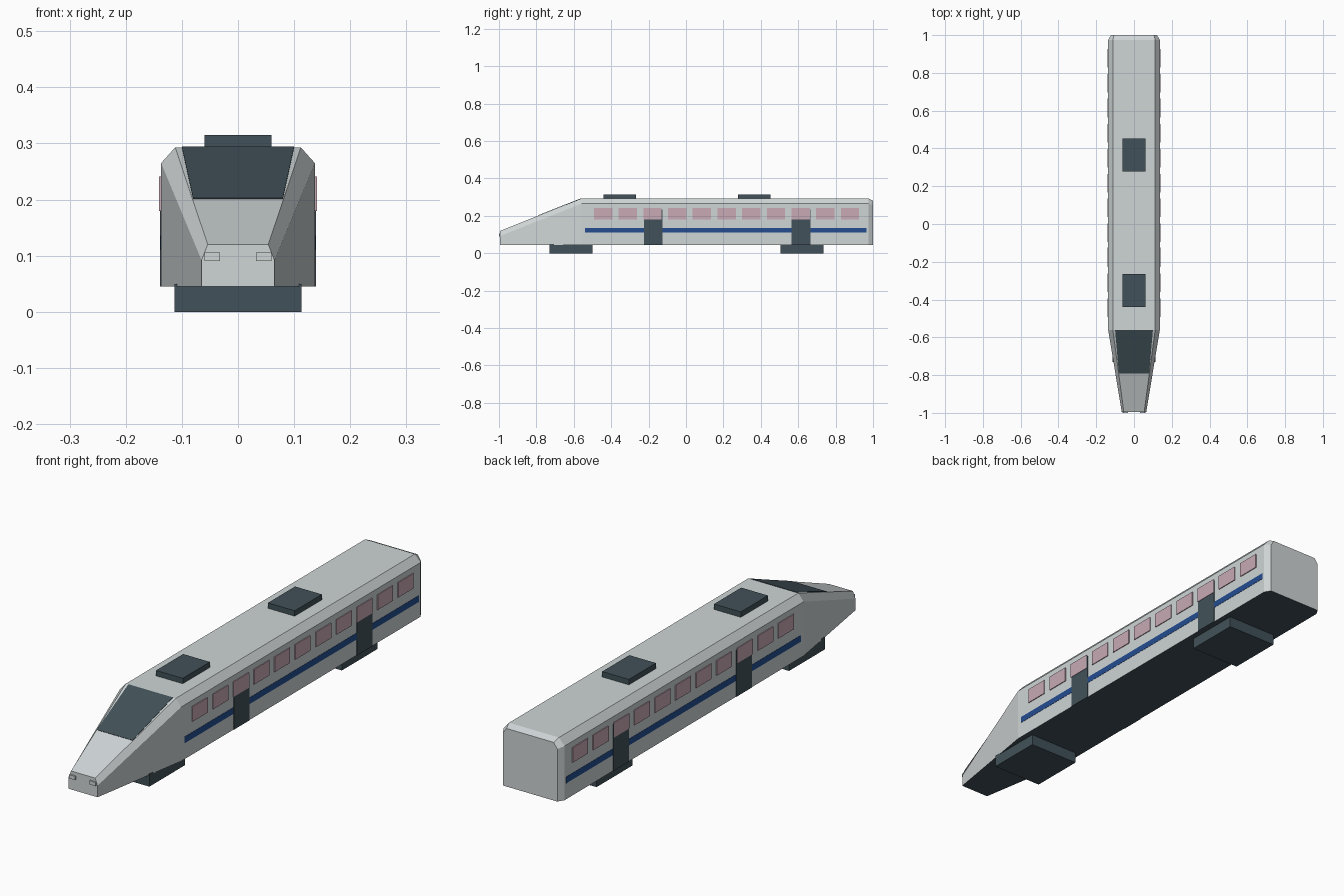
import bpy
import bmesh
from mathutils import Vector

cube = bpy.data.objects.get("Cube")
if cube:
    bpy.data.objects.remove(cube, do_unlink=True)


def make_material(name, rgb):
    mat = bpy.data.materials.new(name)
    mat.use_nodes = True
    mat.diffuse_color = (*rgb, 1)
    mat.node_tree.nodes["Principled BSDF"].inputs["Base Color"].default_value = (*rgb, 1)
    return mat


SILVER = make_material("silver_paint", (0.62, 0.66, 0.67))
DARK = make_material("dark_slate", (0.053, 0.083, 0.1))
PINK = make_material("pink_glass", (0.58, 0.40, 0.46))
BLUE = make_material("blue_stripe", (0.017, 0.075, 0.28))


def finish(name, bm, *mats):
    bmesh.ops.recalc_face_normals(bm, faces=bm.faces)
    mesh = bpy.data.meshes.new(name)
    bm.to_mesh(mesh)
    bm.free()
    for mat in mats:
        mesh.materials.append(mat)
    obj = bpy.data.objects.new(name, mesh)
    bpy.context.collection.objects.link(obj)
    return obj


def box(name, low, high, mat):
    """Box between two opposite corners."""
    bm = bmesh.new()
    bmesh.ops.create_cube(bm, size=1)
    low, high = Vector(low), Vector(high)
    for v in bm.verts:
        v.co = (low + high) / 2 + v.co * (high - low)
    return finish(name, bm, mat)


# Main dimensions
FLOOR = 0.045
WALL = 0.137
ROOF = 0.293
NOSE_Y, BROW_Y = -0.994, -0.56
NOSE_TOP = 0.12


# Body shell: lofted through four chamfered sections
def section(bm, y, half, shoulder, roof_half, top):
    side = [(half, FLOOR), (half, shoulder), (roof_half, top)]
    points = side + [(-x, z) for x, z in reversed(side)]
    return [bm.verts.new((x, y, z)) for x, z in points]


bm = bmesh.new()
rings = [
    section(bm, NOSE_Y, 0.065, 0.092, 0.054, NOSE_TOP),
    section(bm, BROW_Y, WALL, 0.265, 0.112, ROOF),
    section(bm, 0.975, WALL, 0.265, 0.112, ROOF),
    section(bm, 1.0, 0.122, 0.258, 0.106, 0.281),
]
for a, b in zip(rings, rings[1:]):
    for i in range(len(a)):
        j = (i + 1) % len(a)
        bm.faces.new((a[i], a[j], b[j], b[i]))
bm.faces.new(rings[0])
bm.faces.new(rings[-1])
body = finish("body_shell", bm, SILVER, DARK)
for face in body.data.polygons:
    if face.normal.z < -0.9:  # dark underside
        face.material_index = 1

# Windshield plate lying on the nose slope
slope = (ROOF - NOSE_TOP) / (BROW_Y - NOSE_Y)
normal = Vector((0, -slope, 1)).normalized()
bm = bmesh.new()
outline = []
for x, y in [(-0.1, BROW_Y), (0.1, BROW_Y), (0.08, -0.79), (-0.08, -0.79)]:
    outline.append(Vector((x, y, ROOF + slope * (y - BROW_Y))))
lower = [bm.verts.new(p - normal * 0.002) for p in outline]
upper = [bm.verts.new(p + normal * 0.0015) for p in outline]
bm.faces.new(lower)
bm.faces.new(upper)
for i in range(4):
    j = (i + 1) % 4
    bm.faces.new((lower[i], lower[j], upper[j], upper[i]))
finish("windshield", bm, DARK)

# Side details, repeated on both sides
for side, s in (("left", 1), ("right", -1)):
    def plate(name, y0, y1, z0, z1, proud, mat):
        box(f"{side}_{name}", (min(s * 0.134, s * (WALL + proud)), y0, z0),
            (max(s * 0.134, s * (WALL + proud)), y1, z1), mat)

    plate("stripe", -0.54, 0.965, 0.11, 0.136, 0.001, BLUE)
    for i, y in enumerate((-0.175, 0.615)):
        plate(f"door_{i + 1}", y - 0.05, y + 0.05, FLOOR, 0.235, 0.002, DARK)
    for i in range(11):
        y = -0.443 + i * 0.132
        plate(f"window_{i + 1}", y - 0.049, y + 0.049, 0.18, 0.241, 0.0035, PINK)

    # Headlight
    x0, x1 = sorted((s * 0.032, s * 0.06))
    box(f"{side}_headlight", (x0, -1.0, 0.091), (x1, -0.985, 0.106), SILVER)

# Roof units and bogies
for name, y in (("front", -0.353), ("rear", 0.365)):
    box(f"{name}_roof_unit", (-0.06, y - 0.087, 0.285), (0.06, y + 0.087, 0.315), DARK)
for name, y in (("front", -0.615), ("rear", 0.62)):
    box(f"{name}_bogie", (-0.113, y - 0.115, 0), (0.113, y + 0.115, 0.05), DARK)
